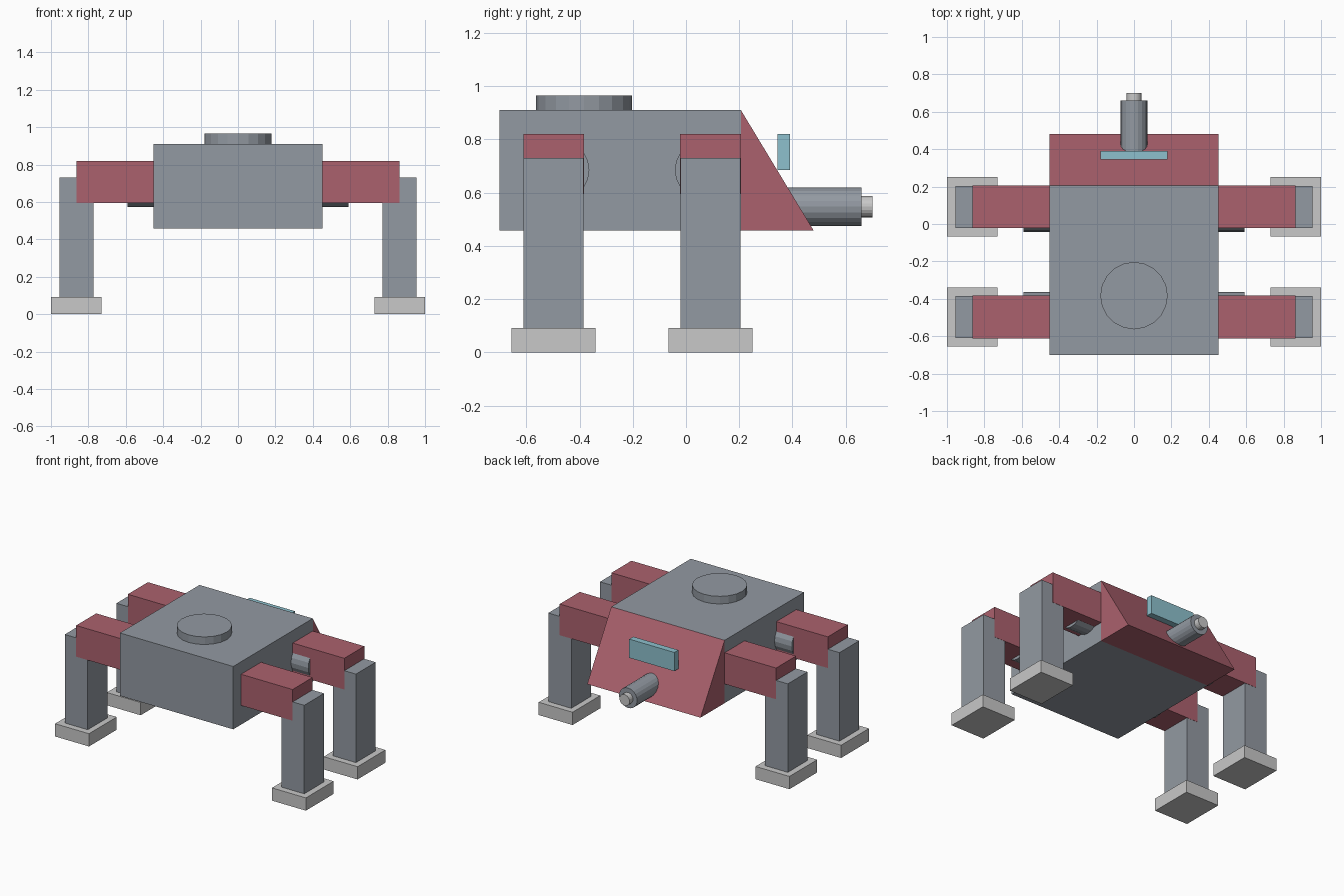
import bpy, bmesh
from math import pi
from mathutils import Matrix, Vector

default = bpy.data.objects.get("Cube")
if default:
    bpy.data.objects.remove(default, do_unlink=True)


def material(name, rgb):
    mat = bpy.data.materials.new(name)
    mat.use_nodes = True
    mat.diffuse_color = (*rgb, 1)
    mat.node_tree.nodes["Principled BSDF"].inputs["Base Color"].default_value = (*rgb, 1)
    return mat


STEEL = material("steel_grey", (0.29, 0.32, 0.36))
RED = material("dusty_red", (0.41, 0.12, 0.155))
PALE = material("pale_grey", (0.58, 0.58, 0.58))
GLASS = material("pale_teal", (0.27, 0.53, 0.61))


def finish(bm, name, mat):
    bmesh.ops.recalc_face_normals(bm, faces=bm.faces)
    mesh = bpy.data.meshes.new(name)
    bm.to_mesh(mesh)
    bm.free()
    mesh.materials.append(mat)
    obj = bpy.data.objects.new(name, mesh)
    bpy.context.collection.objects.link(obj)
    return obj


def box(name, low, high, mat):
    low, high = Vector(low), Vector(high)
    bm = bmesh.new()
    place = Matrix.Translation((low + high) / 2) @ Matrix.Diagonal((*(high - low), 1))
    bmesh.ops.create_cube(bm, size=1, matrix=place)
    return finish(bm, name, mat)


def cylinder(name, centre, radius, length, axis, mat, sides=20):
    turn = {"x": Matrix.Rotation(pi / 2, 4, "Y"),
            "y": Matrix.Rotation(pi / 2, 4, "X"),
            "z": Matrix.Identity(4)}[axis]
    bm = bmesh.new()
    bmesh.ops.create_cone(bm, cap_ends=True, segments=sides, radius1=radius,
                          radius2=radius, depth=length,
                          matrix=Matrix.Translation(centre) @ turn)
    return finish(bm, name, mat)


# Hull with a round hatch on top
box("hull", (-0.452, -0.7, 0.457), (0.452, 0.206, 0.91), STEEL)
cylinder("roof_hatch", (0, -0.383, 0.93), 0.18, 0.07, "z", STEEL)

# Sloped nose: a triangular profile extruded across the hull
bm = bmesh.new()
profile = [(0.206, 0.457), (0.48, 0.457), (0.206, 0.91)]
face = bm.faces.new([bm.verts.new((-0.452, y, z)) for y, z in profile])
extruded = bmesh.ops.extrude_face_region(bm, geom=[face])["geom"]
bmesh.ops.translate(bm, vec=(0.904, 0, 0),
                    verts=[v for v in extruded if isinstance(v, bmesh.types.BMVert)])
finish(bm, "sloped_nose", RED)

# Visor and gun on the nose
box("visor", (-0.18, 0.344, 0.685), (0.18, 0.39, 0.82), GLASS)
cylinder("gun_barrel", (0, 0.505, 0.547), 0.072, 0.31, "y", STEEL)
cylinder("gun_muzzle", (0, 0.67, 0.547), 0.04, 0.06, "y", PALE)

# Four legs, each with shoulder joint, arm, shin and foot
for side_name, side in (("left", 1), ("right", -1)):
    for end_name, y, inward in (("front", -0.497, 1), ("back", 0.092, -1)):
        tag = f"{end_name}_{side_name}"

        def leg_box(name, x0, x1, half, z0, z1, mat):
            a, b = sorted((side * x0, side * x1))
            box(f"{name}_{tag}", (a, y - half, z0), (b, y + half, z1), mat)

        leg_box("arm", 0.45, 0.863, 0.114, 0.595, 0.82, RED)
        leg_box("shin", 0.772, 0.955, 0.1125, 0.09, 0.73, STEEL)
        leg_box("foot", 0.73, 1.0, 0.158, 0, 0.092, PALE)
        cylinder(f"shoulder_joint_{tag}", (side * 0.51, y + inward * 0.022, 0.685),
                 0.112, 0.16, "x", STEEL)
